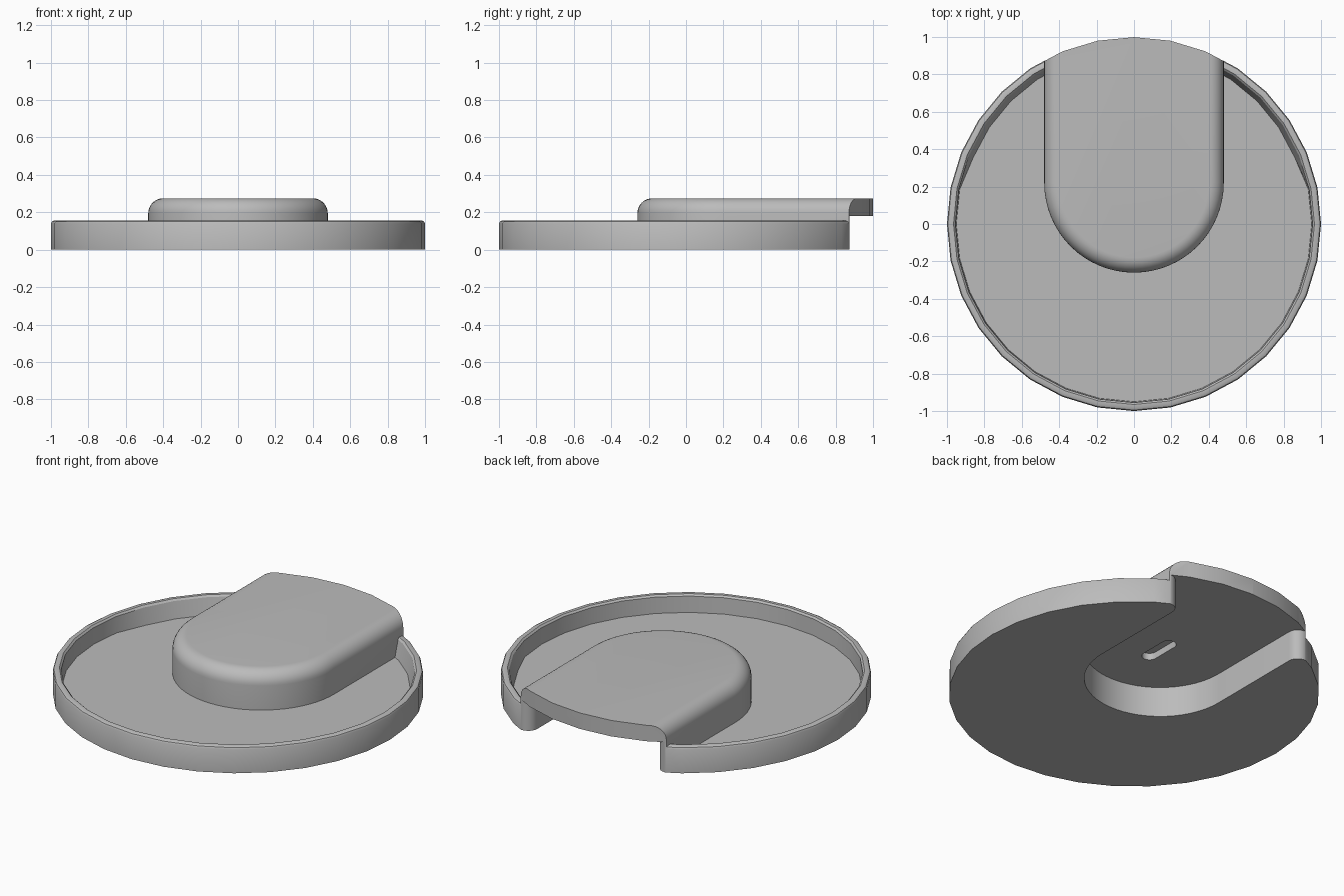
import bpy, bmesh, math
from math import sin, cos, pi, radians

cube = bpy.data.objects.get("Cube")
if cube:
    bpy.data.objects.remove(cube, do_unlink=True)

grey = bpy.data.materials.new("plain_grey")
grey.use_nodes = True
colour = (0.5, 0.5, 0.5, 1)
grey.diffuse_color = colour
grey.node_tree.nodes["Principled BSDF"].inputs["Base Color"].default_value = colour

SIDES = 32
ARC_Y = 0.22      # centre of the rounded housing end


def loft(name, rings):
    """Closed solid through a stack of equal-length rings."""
    bm = bmesh.new()
    loops = [[bm.verts.new(p) for p in ring] for ring in rings]
    n = len(loops[0])
    for a, b in zip(loops, loops[1:]):
        for i in range(n):
            j = (i + 1) % n
            bm.faces.new((a[i], a[j], b[j], b[i]))
    bm.faces.new(loops[0][::-1])
    bm.faces.new(loops[-1])
    bmesh.ops.recalc_face_normals(bm, faces=bm.faces[:])
    mesh = bpy.data.meshes.new(name)
    bm.to_mesh(mesh)
    bm.free()
    mesh.materials.append(grey)
    obj = bpy.data.objects.new(name, mesh)
    bpy.context.collection.objects.link(obj)
    return obj


def circle(r, z, back_r=None):
    pts = []
    for i in range(SIDES):
        a = 2 * pi * i / SIDES
        q = back_r if back_r and sin(a) > 0.36 else r
        pts.append((q * cos(a), q * sin(a), z))
    return pts


def arc(cx, cy, r, start, end, steps):
    return [(cx + r * cos(radians(start + (end - start) * i / steps)),
             cy + r * sin(radians(start + (end - start) * i / steps)))
            for i in range(steps + 1)]


def at_height(outline, z):
    return [(x, y, z) for x, y in outline]


def u_shape(half):
    return arc(0, ARC_Y, half, 180, 360, 32) + [(half, 1.2), (-half, 1.2)]


def combine(target, other, operation):
    mod = target.modifiers.new("combine", 'BOOLEAN')
    mod.operation = operation
    mod.solver = 'EXACT'
    mod.object = other
    bpy.ops.object.select_all(action='DESELECT')
    bpy.context.view_layer.objects.active = target
    target.select_set(True)
    bpy.ops.object.modifier_apply(modifier=mod.name)
    bpy.data.objects.remove(other, do_unlink=True)


# Shallow round dish with a softened rim, inner wall sloping at the back
dish = loft("dish", [
    circle(1, 0), circle(1, 0.14), circle(0.995, 0.15), circle(0.985, 0.155),
    circle(0.965, 0.155), circle(0.955, 0.145), circle(0.95, 0.05, 0.93)])

# Raised housing with a rounded top edge, trimmed to the dish outline
fillet = 0.08
rings = [at_height(u_shape(0.48), 0.02)]
for i in range(9):
    a = pi / 2 * i / 8
    rings.append(at_height(u_shape(0.48 - fillet * (1 - cos(a))),
                           0.275 - fillet * (1 - sin(a))))
housing = loft("housing", rings)
combine(housing, loft("trim", [circle(0.999, -0.2), circle(0.999, 0.5)]), 'INTERSECT')
combine(dish, housing, 'UNION')

# Open channel underneath, flaring round the two rim ends
flare = arc(0.47, 0.814, 0.06, 180, 60, 8) + [(0.6, 1.2)]
channel = arc(0, ARC_Y, 0.41, 180, 360, 32) + flare + [(-x, y) for x, y in flare[::-1]]
combine(dish, loft("channel", [at_height(channel, -0.1), at_height(channel, 0.18)]),
        'DIFFERENCE')

# Small blind slot in the channel roof
slot = arc(0, 0.13, 0.042, 180, 360, 10) + arc(0, 0.29, 0.042, 0, 180, 10)
combine(dish, loft("slot", [at_height(slot, 0.1), at_height(slot, 0.22)]), 'DIFFERENCE')

dish.name = "dish_with_housing"
bpy.ops.object.select_all(action='DESELECT')
dish.select_set(True)
bpy.context.view_layer.objects.active = dish
bpy.ops.object.shade_smooth_by_angle(angle=radians(30))
